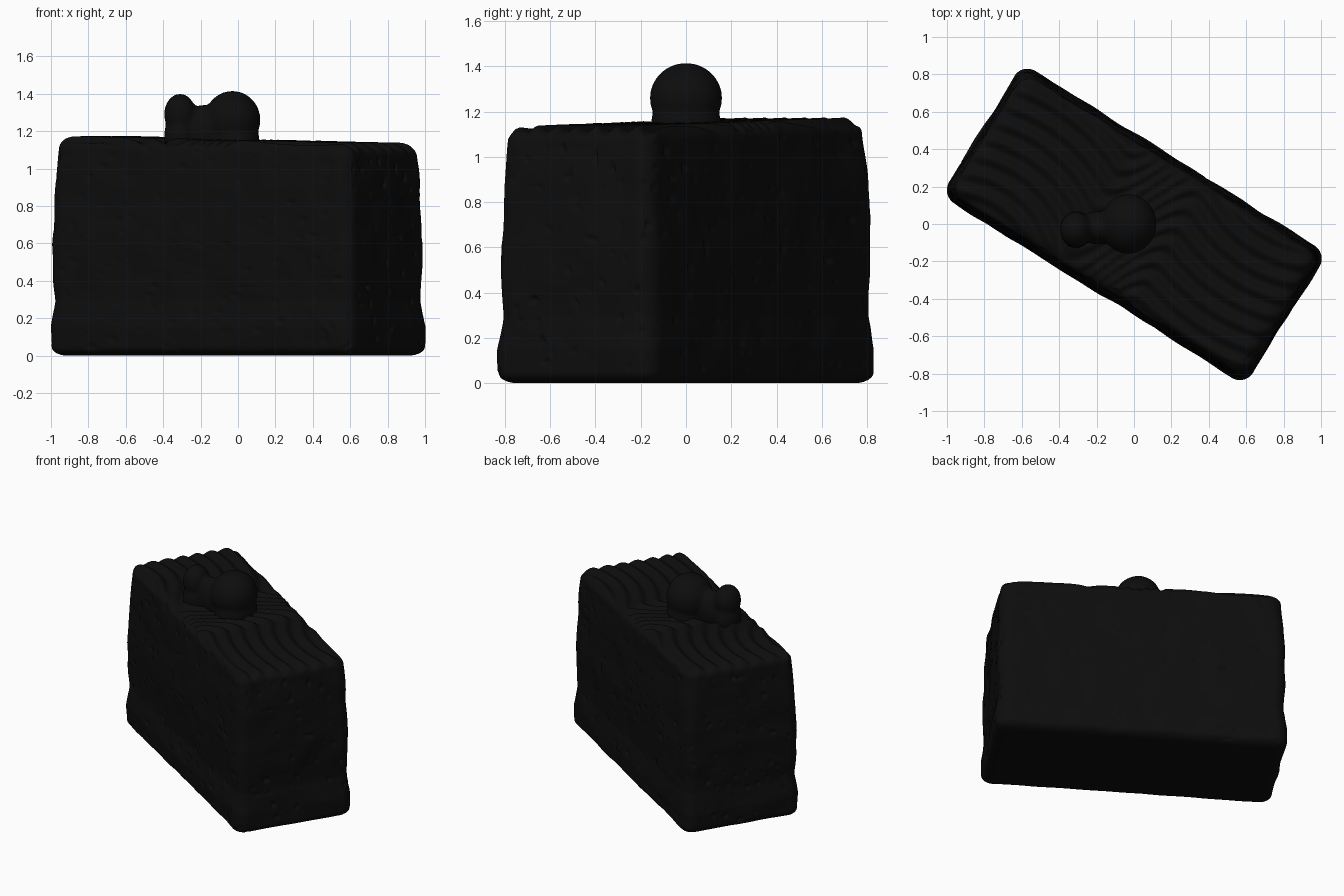
import bpy, bmesh, math
from mathutils import Vector, Matrix, noise

cube = bpy.data.objects.get("Cube")
if cube:
    bpy.data.objects.remove(cube, do_unlink=True)

black = bpy.data.materials.new("near black")
black.use_nodes = True
black.diffuse_color = (0.004, 0.004, 0.004, 1)
black.node_tree.nodes["Principled BSDF"].inputs["Base Color"].default_value = (0.004, 0.004, 0.004, 1)

HALF = Vector((0.95, 0.405, 0.57))       # half length, half width, half height
ROUND = Vector((0.08, 0.08, 0.05))       # edge rounding
TURN = Matrix.Rotation(math.radians(-32), 3, 'Z')
# outward offset of the sides by height: bulging foot, narrower top
PROFILE = [(0, 0.006), (0.15, 0.01), (0.29, -0.008), (0.6, 0), (0.9, -0.012), (1.2, -0.036)]


def lerp_profile(z):
    for (a, u), (b, v) in zip(PROFILE, PROFILE[1:]):
        if z <= b:
            return u + (v - u) * max(0, z - a) / (b - a)
    return PROFILE[-1][1]


def smoothstep(a, b, x):
    t = min(1, max(0, (x - a) / (b - a)))
    return t * t * (3 - 2 * t)


def icing_wave(p, u):
    """Curved spread-knife ridges, bending opposite ways at the two ends."""
    left = math.hypot(p.x + 0.95, p.y + 0.25)
    right = 1.3 - math.hypot(p.x - 1.0, p.y - 0.45)
    mix = smoothstep(-0.25, 0.25, u)
    phase = left * (1 - mix) + right * mix
    return 0.013 * math.sin(phase * math.tau / 0.1)


def add_object(name, bm):
    mesh = bpy.data.meshes.new(name)
    bm.to_mesh(mesh)
    bm.free()
    mesh.materials.append(black)
    obj = bpy.data.objects.new(name, mesh)
    bpy.context.collection.objects.link(obj)
    return obj


# cake slice: rounded block with crumbly sides and ridged icing on top
bm = bmesh.new()
bmesh.ops.create_cube(bm, size=2)
bmesh.ops.subdivide_edges(bm, edges=bm.edges[:], cuts=100, use_grid_fill=True)
for v in bm.verts:
    box = Vector([c * h for c, h in zip(v.co, HALF)])
    core = Vector([max(r - h, min(h - r, c)) for c, h, r in zip(box, HALF, ROUND)])
    d = Vector([(b - c) / r for b, c, r in zip(box, core, ROUND)]).normalized()
    local = core + Vector([a * r for a, r in zip(d, ROUND)])
    z = local.z + HALF.z
    # sides: profile offset, soft lumps and small pits
    lumps = 0.01 * noise.noise(local * 6)
    pits = 0.05 * max(0, noise.noise(local * 22) - 0.42)
    side = Vector((d.x, d.y, 0)) * (lumps - pits)
    grow = lerp_profile(z)
    local.x *= 1 + grow / HALF.x
    local.y *= 1 + grow / HALF.y
    p = TURN @ (local + side)
    # top: gentle slope along the slice plus icing ridges
    upper = smoothstep(0.8, HALF.z * 2, z)
    z += upper * (0.003 - 0.02 * local.x / HALF.x)
    if d.z > 0:
        z += d.z * icing_wave(p, local.x)
    v.co = (p.x, p.y, z)
slice_obj = add_object("cake_slice", bm)

# topping: two lobes joined by a saddle, each rising from a short neck
LOBES = [
    ((-0.03, 0.0, 1.26), (0.15, 0.16, 0.155)),
    ((-0.02, 0.0, 1.15), (0.135, 0.155, 0.14)),
    ((-0.31, -0.03, 1.29), (0.085, 0.095, 0.11)),
    ((-0.31, -0.03, 1.17), (0.085, 0.1, 0.14)),
    ((-0.18, -0.02, 1.2), (0.14, 0.09, 0.14)),
]
bm = bmesh.new()
for centre, radii in LOBES:
    place = Matrix.Translation(centre) @ Matrix.Diagonal((*radii, 1))
    bmesh.ops.create_uvsphere(bm, u_segments=32, v_segments=20, radius=1, matrix=place)
topping = add_object("topping", bm)
remesh = topping.modifiers.new("merge", 'REMESH')
remesh.mode = 'VOXEL'
remesh.voxel_size = 0.013
remesh.use_smooth_shade = True
smooth = topping.modifiers.new("soften", 'SMOOTH')
smooth.factor = 0.5
smooth.iterations = 5

for obj in (slice_obj, topping):
    for poly in obj.data.polygons:
        poly.use_smooth = True
